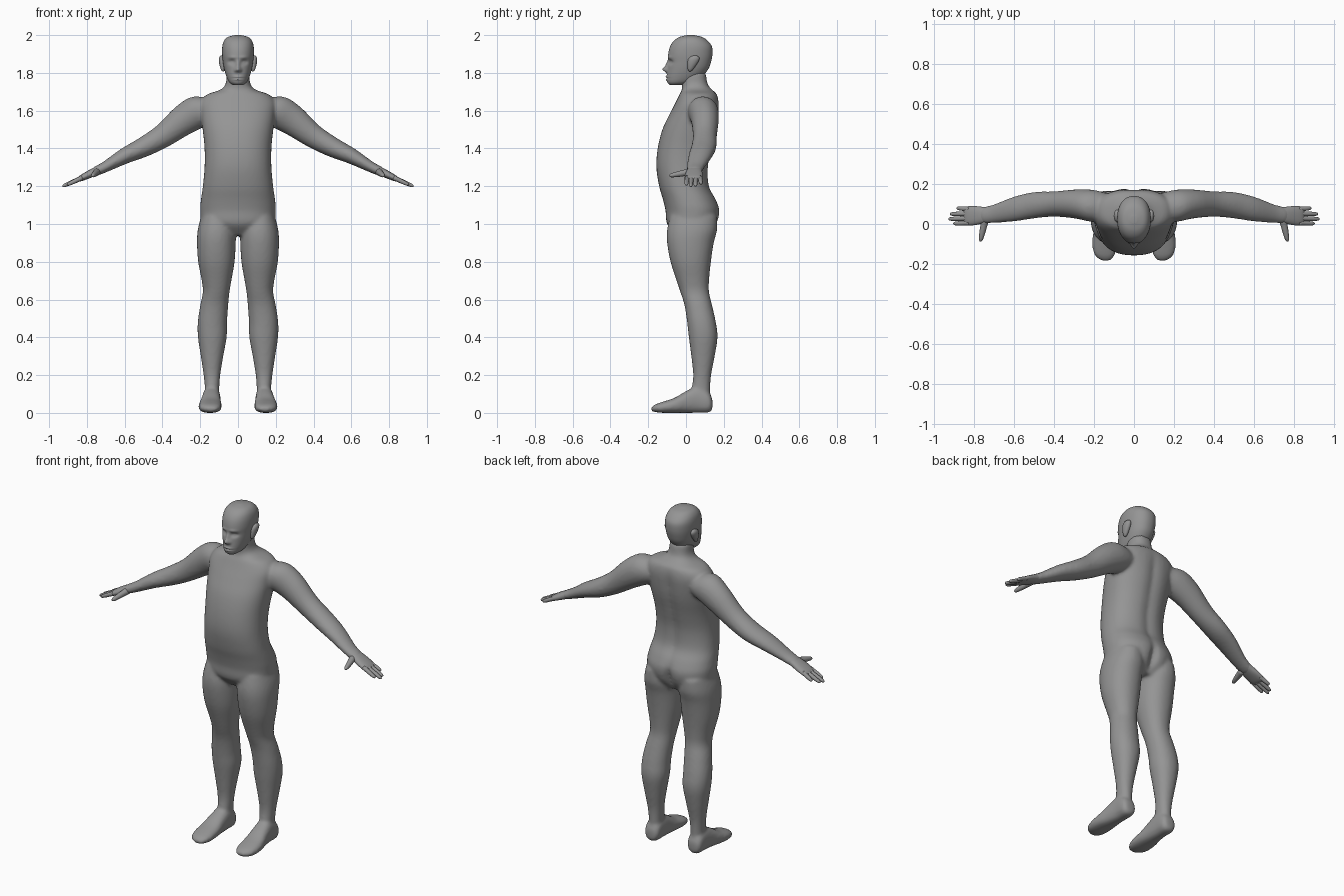
import bpy, bmesh, math
from mathutils import Vector

skin = bpy.data.materials.new("grey")
skin.diffuse_color = (0.3, 0.3, 0.3, 1)


def catmull(a, b, c, d, t):
    return [0.5 * (2 * q + (r - p) * t + (2 * p - 5 * q + 4 * r - s) * t * t
                   + (3 * q - p - 3 * r + s) * t ** 3) for p, q, r, s in zip(a, b, c, d)]


def loft(bm, rings, seg=32, steps=3, power=2.0):
    """Closed skin through (centre, u axis, v axis) rings, smoothly interpolated."""
    flat = [[*c, *u, *v] for c, u, v in rings]
    ext = [flat[0]] + flat + [flat[-1]]
    fine = [catmull(*ext[i:i + 4], k / steps) for i in range(len(flat) - 1) for k in range(steps)]
    fine.append(flat[-1])
    loops, new = [], []
    for f in fine:
        c, u, v = Vector(f[:3]), Vector(f[3:6]), Vector(f[6:])
        loop = []
        for k in range(seg):
            a = 2 * math.pi * k / seg
            ca, sa = math.cos(a), math.sin(a)
            pu = math.copysign(abs(ca) ** (2 / power), ca)
            pv = math.copysign(abs(sa) ** (2 / power), sa)
            loop.append(bm.verts.new(c + u * pu + v * pv))
        loops.append(loop)
        new += loop
    for a, b in zip(loops, loops[1:]):
        for k in range(seg):
            j = (k + 1) % seg
            bm.faces.new((a[k], a[j], b[j], b[k]))
    bm.faces.new(loops[0][::-1])
    bm.faces.new(loops[-1])
    return new


def level(z, yf, yb, x0, x1):
    """Horizontal ring from its front, back and side limits."""
    return (((x0 + x1) / 2, (yf + yb) / 2, z), ((x1 - x0) / 2, 0, 0), (0, (yb - yf) / 2, 0))


def tube(bm, p0, p1, r0, r1):
    """Tapered finger with a rounded tip."""
    p0, p1 = Vector(p0), Vector(p1)
    d = (p1 - p0).normalized()
    u = d.cross(Vector((0, 0, 1))).normalized()
    v = u.cross(d)
    rings = []
    for t, k in ((0, 1), (0.35, 1), (0.5, 1.05), (0.85, 1), (0.96, 0.7), (1, 0.2)):
        r = (r0 + (r1 - r0) * t) * k
        rings.append((p0.lerp(p1, t), u * r, v * r))
    loft(bm, rings, 12, 2)


def bump(verts, side, x0, z0, sx, sz, amp):
    """Push the front (-1) or back (+1) of a part along y around a point."""
    for v in verts:
        if v.co.y * side > 0.02:
            v.co.y += amp * math.exp(-((v.co.x - x0) / sx) ** 2 - ((v.co.z - z0) / sz) ** 2)


def finish(bm, name):
    bmesh.ops.recalc_face_normals(bm, faces=bm.faces)
    me = bpy.data.meshes.new(name)
    bm.to_mesh(me)
    bm.free()
    me.materials.append(skin)
    for p in me.polygons:
        p.use_smooth = True
    ob = bpy.data.objects.new(name, me)
    bpy.context.collection.objects.link(ob)
    return ob


# Torso with neck: height, front, back, half width
body = bmesh.new()
TORSO = [(0.94, -0.05, 0.12, 0.09), (1.0, -0.1, 0.165, 0.185), (1.07, -0.108, 0.18, 0.2),
         (1.13, -0.122, 0.16, 0.196), (1.2, -0.142, 0.125, 0.186), (1.3, -0.157, 0.12, 0.177),
         (1.4, -0.15, 0.138, 0.177), (1.5, -0.125, 0.162, 0.187), (1.58, -0.088, 0.173, 0.197),
         (1.64, -0.057, 0.175, 0.2), (1.685, -0.035, 0.165, 0.165), (1.71, -0.022, 0.14, 0.095),
         (1.74, -0.022, 0.115, 0.066), (1.8, -0.03, 0.105, 0.06)]
torso = loft(body, [level(z, f, b, -w, w) for z, f, b, w in TORSO], 48, 4, 2.3)
for zc in (1.2, 1.33, 1.46, 1.58):
    bump(torso, 1, 0, zc, 0.03, 0.08, -0.01)      # spine groove
bump(torso, 1, 0, 1.02, 0.025, 0.07, -0.03)       # seat cleft

# Legs: height, inner x, outer x, front, back
LEG = [(1.04, 0.03, 0.195, -0.085, 0.165), (0.97, 0.012, 0.213, -0.1, 0.165),
       (0.9, 0.012, 0.217, -0.1, 0.147), (0.8, 0.018, 0.211, -0.082, 0.132),
       (0.7, 0.035, 0.192, -0.05, 0.122), (0.64, 0.045, 0.186, -0.03, 0.122),
       (0.57, 0.052, 0.2, -0.008, 0.138), (0.48, 0.058, 0.213, 0.006, 0.158),
       (0.4, 0.06, 0.212, 0.015, 0.167), (0.3, 0.078, 0.197, 0.028, 0.152),
       (0.2, 0.094, 0.182, 0.038, 0.133), (0.12, 0.1, 0.175, 0.03, 0.128),
       (0.04, 0.1, 0.178, 0.03, 0.128)]
# Feet: y, centre x, half width, sole, top
FOOT = [(0.14, 0.14, 0.025, 0.02, 0.07), (0.12, 0.14, 0.044, 0.002, 0.11),
        (0.06, 0.14, 0.047, 0, 0.14), (0.0, 0.143, 0.052, 0, 0.115),
        (-0.06, 0.147, 0.06, 0, 0.08), (-0.12, 0.148, 0.06, 0, 0.06),
        (-0.16, 0.146, 0.048, 0.004, 0.046), (-0.184, 0.142, 0.022, 0.01, 0.03)]
# Arms: centre x, y, z, half depth, half height
ARM = [(0.11, 0.085, 1.61, 0.06, 0.06), (0.2, 0.09, 1.598, 0.08, 0.086),
       (0.29, 0.1, 1.55, 0.073, 0.081), (0.4, 0.1, 1.465, 0.063, 0.063),
       (0.5, 0.094, 1.407, 0.066, 0.053), (0.6, 0.075, 1.36, 0.062, 0.042),
       (0.7, 0.052, 1.304, 0.047, 0.029), (0.75, 0.045, 1.28, 0.042, 0.025),
       (0.78, 0.044, 1.266, 0.036, 0.016)]
PALM = [(0.72, 0.049, 1.294, 0.036, 0.022), (0.76, 0.044, 1.276, 0.042, 0.022),
        (0.8, 0.042, 1.257, 0.048, 0.019), (0.835, 0.041, 1.24, 0.047, 0.015),
        (0.85, 0.04, 1.233, 0.04, 0.008)]
# Fingers: base y, tip x, y, z
FINGERS = [(0.006, 0.905, 0.002, 1.207), (0.029, 0.93, 0.025, 1.199),
           (0.052, 0.922, 0.05, 1.202), (0.074, 0.888, 0.08, 1.214)]


def arm_ring(s, x, y, z, hy, hz):
    return ((s * x, y, z), (0, hy, 0), (s * 0.48 * hz, 0, 0.88 * hz))


for s, side in ((1, "left"), (-1, "right")):
    loft(body, [level(z, f, b, s * x0, s * x1) for z, x0, x1, f, b in LEG], 32, 4, 2.15)
    loft(body, [((s * cx, y, (lo + hi) / 2), (w, 0, 0), (0, 0, (hi - lo) / 2))
                for y, cx, w, lo, hi in FOOT], 32, 4, 2.4)
    loft(body, [arm_ring(s, *r) for r in ARM], 32, 4)

    hand = bmesh.new()
    loft(hand, [arm_ring(s, *r) for r in PALM], 24, 3, 2.3)
    for y, tx, ty, tz in FINGERS:
        tube(hand, (s * 0.825, y, 1.245), (s * tx, ty, tz), 0.013, 0.009)
    tube(hand, (s * 0.745, 0.025, 1.277), (s * 0.77, -0.088, 1.255), 0.02, 0.01)
    finish(hand, side + "_hand")

    # Ear: flattened shell leaning back
    ear = bmesh.new()
    loft(ear, [((s * (0.083 + 0.004 * t), 0.034 + 0.014 * t, 1.85 + 0.042 * t),
                (0.017 * k, 0, 0), (0, 0.027 * k * (1 + 0.25 * t), 0))
               for t, k in ((-1, 0.2), (-0.85, 0.55), (-0.4, 0.85), (0.1, 1.0),
                            (0.6, 0.95), (0.88, 0.6), (1, 0.2))], 20, 2)
    finish(ear, side + "_ear")

# Blend torso, legs, feet and arms into one skin
body_ob = finish(body, "body")
fuse = body_ob.modifiers.new("fuse", 'REMESH')
fuse.mode = 'VOXEL'
fuse.voxel_size = 0.009
fuse.use_smooth_shade = True
relax = body_ob.modifiers.new("relax", 'SMOOTH')
relax.factor = 0.5
relax.iterations = 6

# Head: height, front, back, half width
HEAD = [(1.735, -0.085, -0.02, 0.026), (1.75, -0.099, 0.035, 0.046), (1.78, -0.102, 0.085, 0.061),
        (1.82, -0.098, 0.118, 0.073), (1.86, -0.094, 0.133, 0.08), (1.9, -0.094, 0.14, 0.084),
        (1.94, -0.084, 0.137, 0.083), (1.97, -0.064, 0.115, 0.074), (1.99, -0.034, 0.085, 0.054),
        (2.0, 0.005, 0.04, 0.016)]
head = bmesh.new()
verts = loft(head, [level(z, f, b, -w, w) for z, f, b, w in HEAD], 96, 8, 2.2)
bump(verts, -1, 0, 1.818, 0.014, 0.013, -0.024)     # nose tip
bump(verts, -1, 0, 1.843, 0.01, 0.022, -0.012)      # nose bridge
bump(verts, -1, 0, 1.778, 0.024, 0.005, -0.007)     # upper lip
bump(verts, -1, 0, 1.765, 0.02, 0.005, -0.006)      # lower lip
bump(verts, -1, 0, 1.7715, 0.026, 0.003, 0.006)     # mouth line
for s in (1, -1):
    bump(verts, -1, s * 0.033, 1.857, 0.018, 0.012, 0.014)   # eye socket
    bump(verts, -1, s * 0.033, 1.856, 0.009, 0.006, -0.005)  # eyelid
    bump(verts, -1, s * 0.03, 1.882, 0.022, 0.008, -0.005)   # brow
    bump(verts, -1, s * 0.014, 1.812, 0.007, 0.008, -0.006)  # nostril wing
finish(head, "head")
